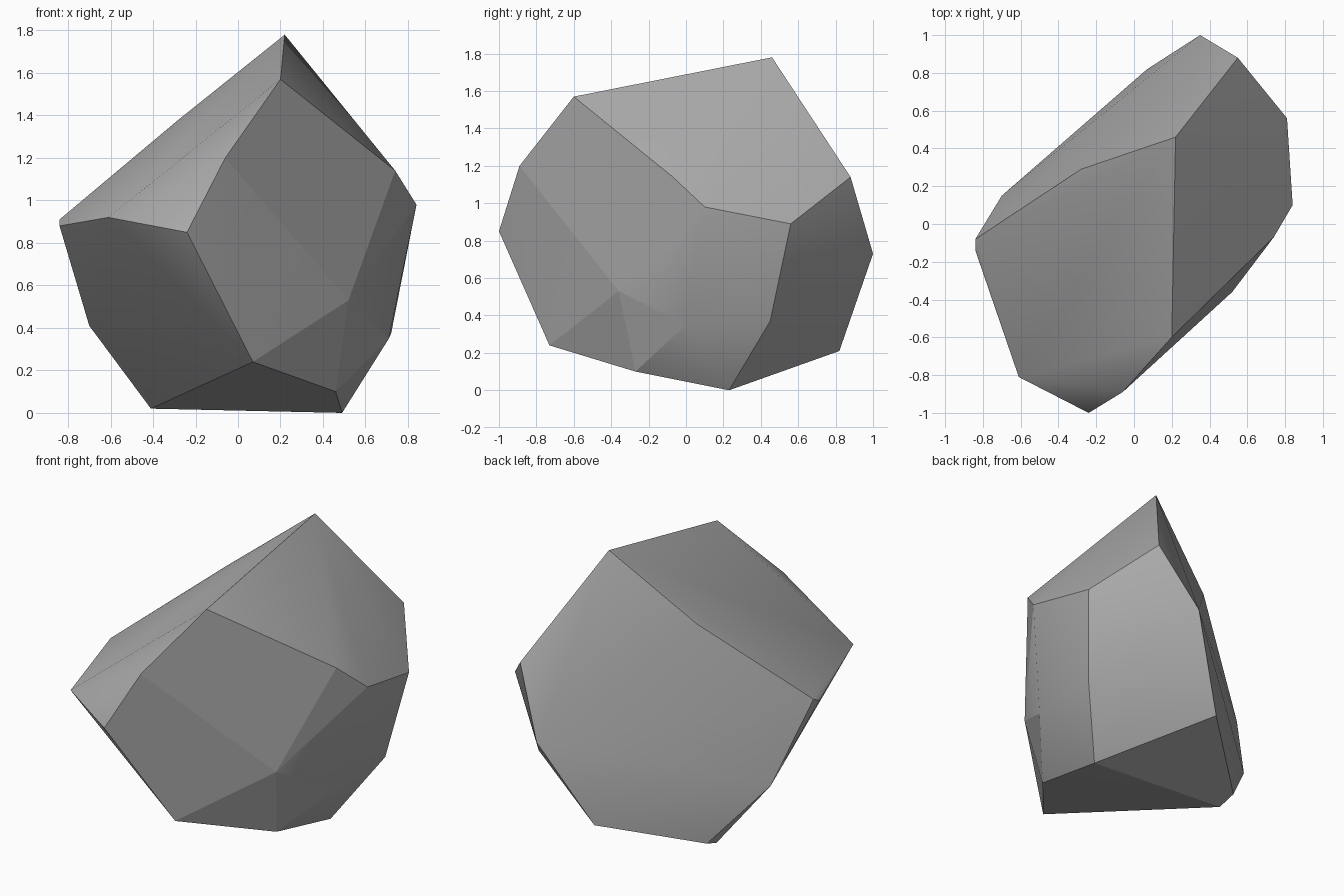
import bpy
import bmesh
import math
from mathutils import Vector

# Start without the default cube
default_cube = bpy.data.objects.get("Cube")
if default_cube:
    bpy.data.objects.remove(default_cube, do_unlink=True)


def make_material(name, colour):
    material = bpy.data.materials.new(name)
    material.use_nodes = True
    material.diffuse_color = colour
    shader = material.node_tree.nodes["Principled BSDF"]
    shader.inputs["Base Color"].default_value = colour
    shader.inputs["Roughness"].default_value = 0.9
    return material


# Corners where the chipped planes of the boulder meet
crown = [(0.22, 0.46, 1.78), (0.2, -0.6, 1.57), (-0.28, 0.29, 1.38),
         (-0.06, -0.89, 1.2)]
front_corners = [(-0.24, -1, 0.85), (-0.61, -0.81, 0.92), (0.07, -0.73, 0.24),
                 (0.46, -0.27, 0.1)]
right_corners = [(0.74, -0.07, 1.14), (0.84, 0.1, 0.98), (0.81, 0.56, 0.89),
                 (0.71, 0, 0.35), (0.72, 0.45, 0.37)]
back_corners = [(0.55, 0.88, 1.14), (0.35, 1, 0.73), (0.07, 0.82, 0.21)]
left_corners = [(-0.84, -0.08, 0.91), (-0.84, -0.14, 0.88), (-0.7, 0.15, 0.41)]
base_corners = [(0.49, 0.23, 0), (-0.42, 0.39, 0.06), (-0.41, 0.28, 0.02)]
chip_corner = Vector((0.52, -0.36, 0.53))


def build_boulder(name, corners, material):
    # Wrap the corners in a tight faceted skin
    bm = bmesh.new()
    for corner in corners:
        bm.verts.new(corner)
    bmesh.ops.convex_hull(bm, input=list(bm.verts))
    loose = [v for v in bm.verts if not v.link_faces]
    bmesh.ops.delete(bm, geom=loose, context="VERTS")

    # Merge nearly level triangles into broad stone facets
    bmesh.ops.dissolve_limit(bm, angle_limit=math.radians(2),
                             verts=list(bm.verts), edges=list(bm.edges))
    bmesh.ops.recalc_face_normals(bm, faces=list(bm.faces))

    mesh = bpy.data.meshes.new(name)
    bm.to_mesh(mesh)
    bm.free()
    mesh.materials.append(material)
    boulder = bpy.data.objects.new(name, mesh)
    bpy.context.collection.objects.link(boulder)
    return boulder


boulder = build_boulder(
    "boulder",
    crown + front_corners + right_corners + back_corners + left_corners
    + base_corners + [chip_corner],
    make_material("stone grey", (0.4, 0.4, 0.4, 1)),
)

# Soften shallow bends, keep the fracture edges crisp
bpy.ops.object.select_all(action="DESELECT")
boulder.select_set(True)
bpy.context.view_layer.objects.active = boulder
bpy.ops.object.shade_smooth_by_angle(angle=math.radians(30))

# The small front chip keeps hard edges too
mesh = boulder.data
for edge in mesh.edges:
    if any((mesh.vertices[i].co - chip_corner).length < 0.01 for i in edge.vertices):
        edge.use_edge_sharp = True
